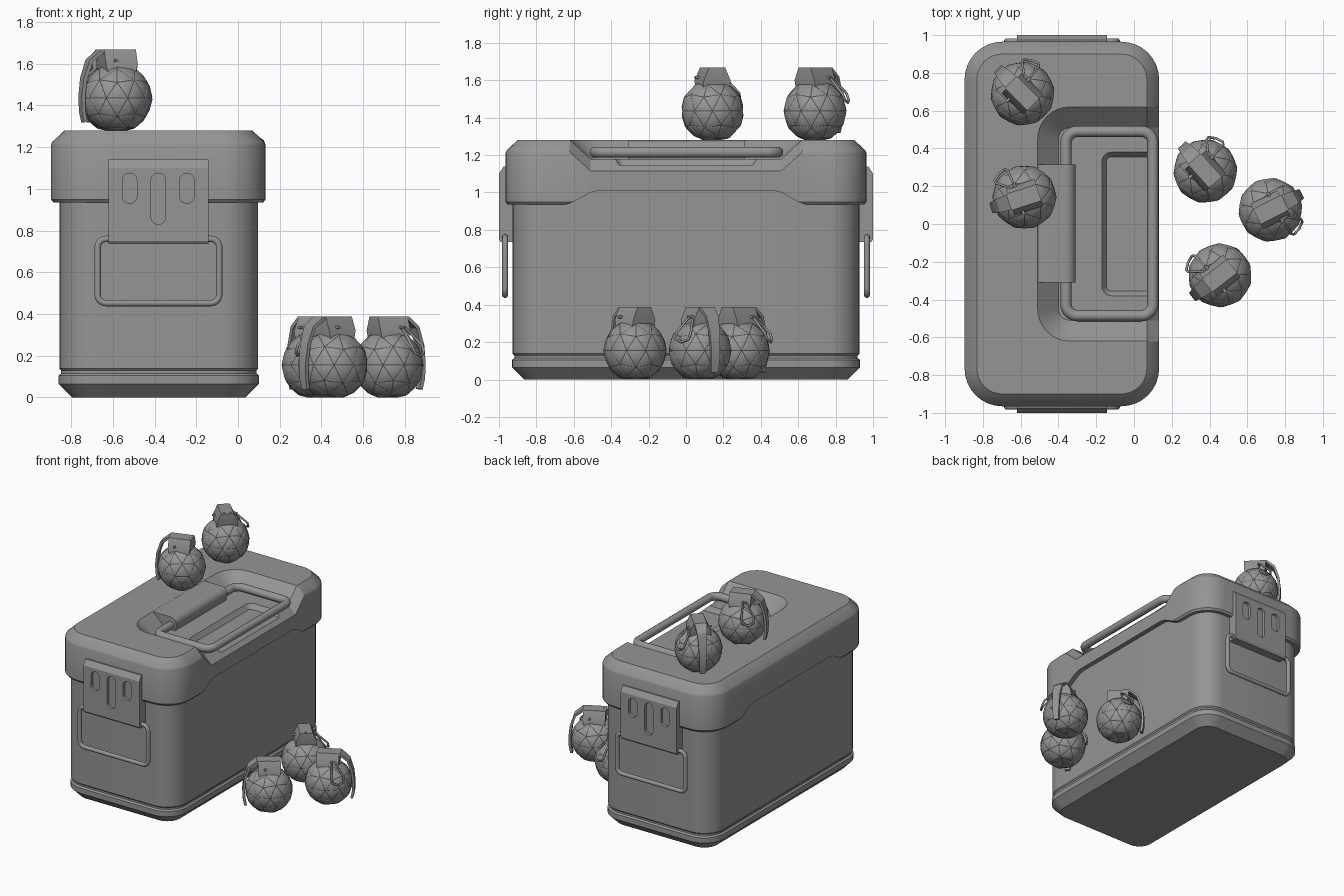
import bpy, bmesh
from math import cos, sin, pi, radians
from mathutils import Vector

if "Cube" in bpy.data.objects:
    bpy.data.objects.remove(bpy.data.objects["Cube"])

# one dark grey finish for everything
grey = bpy.data.materials.new("dark_grey")
grey.diffuse_color = (0.3, 0.3, 0.3, 1)
grey.use_nodes = True
grey.node_tree.nodes["Principled BSDF"].inputs["Base Color"].default_value = grey.diffuse_color


def finish(bm, name, angle=30):
    bmesh.ops.recalc_face_normals(bm, faces=bm.faces)
    me = bpy.data.meshes.new(name)
    bm.to_mesh(me)
    bm.free()
    me.materials.append(grey)
    ob = bpy.data.objects.new(name, me)
    bpy.context.collection.objects.link(ob)
    smooth(ob, angle)
    return ob


def smooth(ob, angle=30):
    ob.data.shade_smooth()
    ob.data.set_sharp_from_angle(angle=radians(angle))


def loft(name, rings, angle=30):
    bm = bmesh.new()
    vs = [[bm.verts.new(p) for p in r] for r in rings]
    n = len(vs[0])
    for a, b in zip(vs, vs[1:]):
        for i in range(n):
            bm.faces.new((a[i], a[(i + 1) % n], b[(i + 1) % n], b[i]))
    bm.faces.new(vs[0])
    bm.faces.new(vs[-1])
    return finish(bm, name, angle)


def rrect(x0, x1, y0, y1, r, n=8):
    pts = []
    for cx, cy, a in ((x1 - r, y1 - r, 0), (x0 + r, y1 - r, 1), (x0 + r, y0 + r, 2), (x1 - r, y0 + r, 3)):
        for i in range(n + 1):
            t = (a + i / n) * pi / 2
            pts.append((cx + r * cos(t), cy + r * sin(t)))
    return pts


def ring_at(x0, x1, y, r, z, inset=0):
    i = inset
    return [(px, py, z) for px, py in rrect(x0 + i, x1 - i, -y + i, y - i, r - i)]


def cut(ob, cutters):
    bpy.context.view_layer.objects.active = ob
    for c in cutters:
        c.hide_render = True
        m = ob.modifiers.new("cut", 'BOOLEAN')
        m.object, m.operation, m.solver = c, 'DIFFERENCE', 'EXACT'
        bpy.ops.object.modifier_apply(modifier=m.name)
        bpy.data.objects.remove(c)
    smooth(ob)


def tube(name, pts, r, cyclic=True):
    cu = bpy.data.curves.new(name, 'CURVE')
    cu.dimensions = '3D'
    cu.bevel_depth, cu.bevel_resolution, cu.use_fill_caps = r, 3, True
    sp = cu.splines.new('POLY')
    sp.points.add(len(pts) - 1)
    for p, co in zip(sp.points, pts):
        p.co = (*co, 1)
    sp.use_cyclic_u = cyclic
    cu.materials.append(grey)
    ob = bpy.data.objects.new(name, cu)
    bpy.context.collection.objects.link(ob)
    return ob


# case body with chamfered foot and groove
loft("case_body", [ring_at(-0.86, 0.10, 0.93, 0.17, z, i) for z, i in (
    (0, 0.065), (0.065, 0), (0.105, 0), (0.115, 0.012), (0.128, 0.012), (0.138, 0.003), (1.05, 0.003))])

# lid
lid = loft("lid", [ring_at(-0.897, 0.133, 0.965, 0.2, z, i) for z, i in (
    (0.935, 0.012), (0.95, 0), (1.21, 0), (1.225, 0.006), (1.28, 0.065))])


def side_arch(xa, xb):
    prof = [(-0.68, 0.9), (-0.64, 0.937), (-0.6, 0.95), (-0.51, 1.0), (-0.47, 1.01)]
    prof += [(-y, z) for y, z in reversed(prof)]
    return loft("arch_cutter", [[(x, y, z) for y, z in prof] for x in (xa, xb)])


def recess(x0, y, z0, z1, r, flare):
    top = 1.4
    end = flare * (top - z0) / (z1 - z0)
    return loft("recess_cutter", [[(px, py, z) for px, py in
                rrect(x0 - f, 0.6, -y - f, y + f, r + f)] for z, f in ((z0, 0), (z1, flare), (top, end))])


# sheared cutter that carries the lid's edge chamfer down through the recess
prof = [(-0.51, 1.18), (0.51, 1.18), (0.752, 1.4), (-0.752, 1.4)]
rim = loft("rim_cutter", [[(x, y, z - (x - 0.068)) for y, z in prof] for x in (0.067, 0.3)])
cut(lid, [side_arch(0.09, 0.2), side_arch(-0.95, -0.85), recess(-0.40, 0.51, 1.18, 1.28, 0.06, 0.11), rim,
          recess(-0.145, 0.355, 1.144, 1.18, 0.025, 0.025)])

# handle mount on the lid and the folded handle
mount = [(-0.51, 1.15), (-0.51, 1.2795)]
mount += [(-0.36 + 0.05 * sin(t), 1.2295 + 0.05 * cos(t)) for t in (i * pi / 12 for i in range(9))] + [(-0.33, 1.15)]
loft("handle_mount", [[(x, y, z) for x, z in mount] for y in (-0.31, 0.315)])
tube("handle", [(x, y, 1.215) for x, y in rrect(-0.36, 0.10, -0.485, 0.49, 0.06)], 0.03)

# latches and wire bails on both ends
for side, s in (("front", -1), ("back", 1)):
    prof = [(0.92, 0.735), (0.99, 0.735), (1.0, 0.75), (1.0, 1.10), (0.975, 1.14), (0.92, 1.14)]
    plate = loft(side + "_latch", [[(x, s * y, z) for y, z in prof] for x in (-0.62, -0.142)])
    slots = []
    for cx, lo in ((-0.52, 0.93), (-0.382, 0.83), (-0.245, 0.93)):
        slots.append(loft("slot_cutter", [[(x, s * y, z) for x, z in
                     rrect(cx - 0.035, cx + 0.035, lo, 1.075, 0.0349)] for y in (0.978, 1.05)]))
    cut(plate, slots)
    tube(side + "_bail", [(x, s * 0.967, z) for x, z in rrect(-0.673, -0.09, 0.452, 0.76, 0.04)], 0.016)


# grenades: local +x is the lever direction
def grenade(tag, loc, deg):
    parts = []
    # body of gently domed triangular plates with shallow seams
    bm = bmesh.new()
    bmesh.ops.create_icosphere(bm, subdivisions=2, radius=0.168)
    outer = set(bm.verts)
    plates = list(bm.faces)
    bmesh.ops.inset_individual(bm, faces=plates, thickness=0.007)
    for v in bm.verts:
        v.co = v.co.normalized() * 0.168 if v in outer else v.co * 1.02
    for v in bmesh.ops.poke(bm, faces=plates)['verts']:
        v.co = v.co.normalized() * 0.167
    for v in bm.verts:
        v.co.z = max(v.co.z + 0.155, 0)
    parts.append(finish(bm, tag + "_shell", 40))
    # cap block
    parts.append(loft(tag + "_cap", [[(-a, -b, z), (a, -b, z), (a, b, z), (-a, b, z)] for z, a, b in (
        (0.27, 0.07, 0.075), (0.32, 0.08, 0.075), (0.388, 0.08, 0.045))]))
    # lever strap
    path = [(-0.06, 0.38, 0.043), (0.085, 0.38, 0.043), (0.14, 0.335, 0.036), (0.168, 0.25, 0.03),
            (0.178, 0.16, 0.026), (0.175, 0.09, 0.024), (0.165, 0.04, 0.02)]
    rings = []
    for i, (x, z, w) in enumerate(path):
        a, b = path[max(i - 1, 0)], path[min(i + 1, len(path) - 1)]
        n = Vector((a[1] - b[1], b[0] - a[0])).normalized() * 0.009
        rings.append([(x + n.x, -w, z + n.y), (x + n.x, w, z + n.y), (x - n.x, w, z - n.y), (x - n.x, -w, z - n.y)])
    parts.append(loft(tag + "_lever", rings))
    # pull ring hanging clockwise from the lever, and its pin
    c, d = cos(radians(-60)), sin(radians(-60))
    loop = [(0.085, -0.012, 0.335), (0.085, 0.012, 0.335), (0.162, 0.046, 0.25), (0.176, 0.04, 0.215),
            (0.182, 0, 0.2), (0.176, -0.04, 0.215), (0.162, -0.046, 0.25)]
    parts.append(tube(tag + "_pull_ring", [(r * c - t * d, r * d + t * c, z) for r, t, z in loop], 0.007))
    parts.append(tube(tag + "_pin", [(0.03, -0.09, 0.335), (0.03, 0.09, 0.335)], 0.008, False))
    for p in parts:
        p.location = loc
        p.rotation_euler.z = radians(deg)


for i, (x, y, z, deg) in enumerate(((-0.59, 0.69, 1.28, 135), (-0.58, 0.142, 1.28, 198), (0.378, 0.28, 0, 132),
                                    (0.722, 0.075, 0, 27), (0.455, -0.272, 0, 218))):
    grenade("grenade_%d" % (i + 1), (x, y, z), deg)
